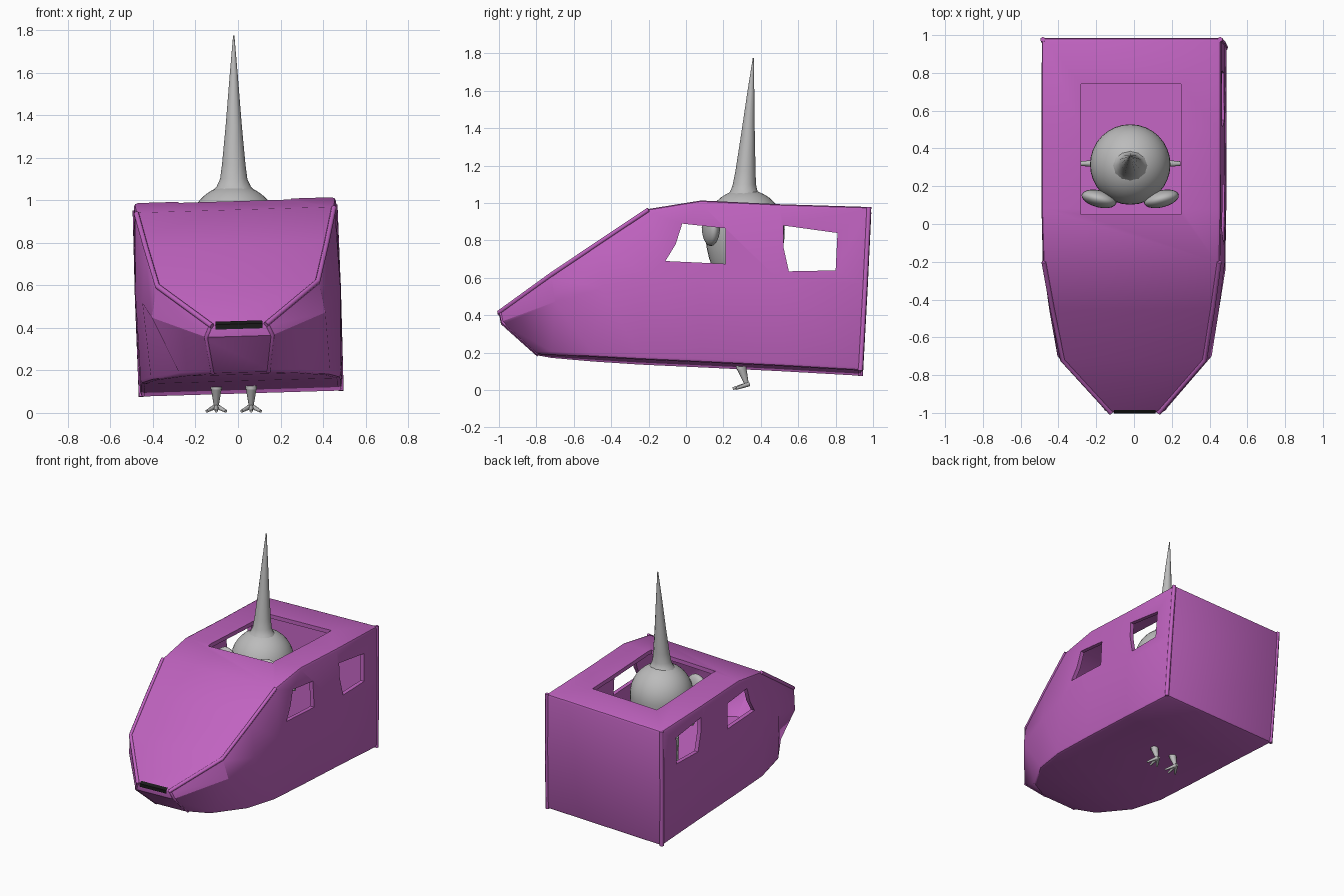
import bpy, bmesh, math
from mathutils import Vector

if "Cube" in bpy.data.objects:
    bpy.data.objects.remove(bpy.data.objects["Cube"])


def material(name, rgb):
    m = bpy.data.materials.new(name)
    m.diffuse_color = (*rgb, 1)
    m.use_nodes = True
    m.node_tree.nodes["Principled BSDF"].inputs["Base Color"].default_value = m.diffuse_color
    return m


PURPLE = material("purple", (0.53, 0.125, 0.53))
GREY = material("grey", (0.5, 0.5, 0.5))
BLACK = material("black", (0.01, 0.01, 0.01))


def roll(x, y, z):
    """The whole hull leans slightly to one side."""
    return Vector((x + 0.033 * (0.55 - z), y, z + 0.03 * x))


def make(name, verts, faces, mat, smooth=None):
    me = bpy.data.meshes.new(name)
    bm = bmesh.new()
    vs = [bm.verts.new(v) for v in verts]
    for f in faces:
        bm.faces.new([vs[i] for i in f])
    bmesh.ops.recalc_face_normals(bm, faces=bm.faces)
    bm.to_mesh(me)
    bm.free()
    me.materials.append(mat)
    ob = bpy.data.objects.new(name, me)
    bpy.context.collection.objects.link(ob)
    if smooth:
        shade(ob, smooth)
    return ob


def activate(ob):
    bpy.ops.object.select_all(action='DESELECT')
    ob.select_set(True)
    bpy.context.view_layer.objects.active = ob


def shade(ob, angle):
    activate(ob)
    bpy.ops.object.shade_smooth_by_angle(angle=math.radians(angle))


def tube(name, rings, mat, n=16, smooth=50):
    """Loft of horizontal circles: (x, y, z, radius x, radius y)."""
    verts, faces = [], []
    for x, y, z, rx, ry in rings:
        verts += [(x + rx * math.cos(2 * math.pi * i / n),
                   y + ry * math.sin(2 * math.pi * i / n), z) for i in range(n)]
    for r in range(len(rings) - 1):
        for i in range(n):
            j = (i + 1) % n
            faces.append((r * n + i, r * n + j, (r + 1) * n + j, (r + 1) * n + i))
    faces += [tuple(range(n)), tuple(range((len(rings) - 1) * n, len(rings) * n))]
    return make(name, verts, faces, mat, smooth)


def prism(name, outline, axis, lo, hi):
    """Cutter: 2D outline extruded along x (axis 0) or z (axis 2)."""
    n = len(outline)
    verts = [((h, a, b) if axis == 0 else (a, b, h)) for h in (lo, hi) for a, b in outline]
    faces = [tuple(range(n)), tuple(range(n, 2 * n))]
    faces += [(i, (i + 1) % n, n + (i + 1) % n, n + i) for i in range(n)]
    return make(name, verts, faces, PURPLE)


# Hull: lofted sections, each with bottom, middle and top (half width, y, z)
sections = [
    [(0.475, 0.94, 0.09), (0.478, 0.965, 0.55), (0.475, 0.985, 0.965)],
    [(0.475, 0.50, 0.115), (0.482, 0.50, 0.57), (0.475, 0.50, 0.98)],
    [(0.475, 0.08, 0.135), (0.485, 0.08, 0.58), (0.475, 0.08, 1.0)],
    [(0.470, -0.25, 0.15), (0.482, -0.20, 0.58), (0.468, -0.20, 0.955)],
    [(0.420, -0.50, 0.165), (0.450, -0.45, 0.53), (0.428, -0.45, 0.79)],
    [(0.280, -0.72, 0.18), (0.408, -0.70, 0.46), (0.380, -0.72, 0.61)],
    [(0.130, -0.80, 0.19), (0.155, -0.99, 0.36), (0.130, -1.00, 0.415)],
]
verts, faces = [], []
for sec in sections:
    verts += [roll(w, y, z) for w, y, z in sec]
    verts += [roll(-w, y, z) for w, y, z in reversed(sec)]
for r in range(len(sections) - 1):
    for i in range(6):
        j = (i + 1) % 6
        faces.append((r * 6 + i, r * 6 + j, r * 6 + 6 + j, r * 6 + 6 + i))
last = 6 * (len(sections) - 1)
for base in (0, last):
    faces += [(base, base + 1, base + 4, base + 5), (base + 1, base + 2, base + 3, base + 4)]
hull = make("hull", verts, faces, PURPLE)

bevel = hull.modifiers.new("round_edges", 'BEVEL')
bevel.width, bevel.segments, bevel.angle_limit = 0.018, 2, math.radians(45)
shell = hull.modifiers.new("wall", 'SOLIDIFY')
shell.thickness, shell.offset = 0.03, -1

# Openings: hatch in the roof and two windows through both sides
cutters = [
    prism("hatch_cutter", [(-0.28, 0.05), (0.25, 0.05), (0.25, 0.74), (-0.28, 0.74)], 2, 0.8, 1.2),
    prism("front_window_cutter", [(-0.02, 0.89), (0.21, 0.865), (0.21, 0.675),
                                  (-0.11, 0.69), (-0.055, 0.78)], 0, -0.7, 0.7),
    prism("rear_window_cutter", [(0.52, 0.88), (0.81, 0.84), (0.80, 0.64),
                                 (0.55, 0.635), (0.52, 0.77)], 0, -0.7, 0.7),
]
for c in cutters:
    c.hide_render = True
    b = hull.modifiers.new(c.name, 'BOOLEAN')
    b.operation, b.solver, b.object = 'DIFFERENCE', 'EXACT', c
activate(hull)
for m in list(hull.modifiers):
    bpy.ops.object.modifier_apply(modifier=m.name)
for c in cutters:
    bpy.data.objects.remove(c)
shade(hull, 28)


# Raised trim along the windscreen edges and the rear corners
def trim(name, points, radius):
    cu = bpy.data.curves.new(name, 'CURVE')
    cu.dimensions = '3D'
    cu.bevel_depth, cu.bevel_resolution, cu.use_fill_caps = radius, 1, True
    sp = cu.splines.new('POLY')
    sp.points.add(len(points) - 1)
    for p, co in zip(sp.points, points):
        p.co = (*roll(*co), 1)
    cu.materials.append(PURPLE)
    ob = bpy.data.objects.new(name, cu)
    bpy.context.collection.objects.link(ob)


for s, side in ((1, "right"), (-1, "left")):
    trim(side + "_windscreen_trim", [(s * (w - 0.004), y, z - 0.004) for w, y, z in
         (sec[2] for sec in sections[3:])], 0.013)
    trim(side + "_nose_trim", [(s * w, y + 0.01, z) for w, y, z in reversed(sections[-1])], 0.01)
    trim(side + "_rear_trim", [(s * (w - 0.006), y - 0.008, z) for w, y, z in sections[0]], 0.014)

# Dark strip across the nose tip
make("nose_strip", [roll(x, y, z) for x, y, z in
     [(-0.11, -1.003, 0.395), (0.11, -1.003, 0.395), (0.11, -1.003, 0.418),
      (-0.11, -1.003, 0.418), (0.11, -0.985, 0.432), (-0.11, -0.985, 0.432)]],
     [(0, 1, 2, 3), (3, 2, 4, 5)], BLACK)

# Passenger body: round above, egg shaped below
CX, CY, CZ, R = -0.02, 0.315, 0.86, 0.213
rings = []
for k in range(21):
    a = math.radians(-88 + 176 * k / 20)
    r = R * math.cos(a)
    rings.append((CX, CY, CZ + (R if a > 0 else 0.355) * math.sin(a), r, r))
tube("passenger_body", rings, GREY, 32, 60)

# Tall spike, flared at its foot
tube("spike", [(CX, 0.31, 1.03, 0.11, 0.10), (CX, 0.31, 1.065, 0.08, 0.072),
               (CX, 0.312, 1.10, 0.064, 0.062), (CX, 0.318, 1.17, 0.055, 0.054),
               (CX, 0.33, 1.35, 0.038, 0.038), (CX, 0.347, 1.6, 0.018, 0.018),
               (CX, 0.36, 1.775, 0.003, 0.003)], GREY, 12)


def ellipsoid(name, loc, size, turn):
    bpy.ops.mesh.primitive_uv_sphere_add(segments=20, ring_count=12, location=loc, rotation=turn)
    ob = bpy.context.object
    ob.name = name
    ob.scale = size
    ob.data.materials.append(GREY)
    shade(ob, 60)


def rod(name, a, b, r1, r2):
    a, b = Vector(a), Vector(b)
    bpy.ops.mesh.primitive_cone_add(vertices=8, radius1=r1, radius2=r2, depth=(b - a).length,
                                    location=(a + b) / 2)
    ob = bpy.context.object
    ob.name = name
    ob.rotation_euler = (b - a).to_track_quat('Z', 'Y').to_euler()
    ob.data.materials.append(GREY)
    shade(ob, 50)


# Eyes, stubby arms, legs and three-toed feet
for s, side in ((1, "right"), (-1, "left")):
    ellipsoid(side + "_eye", (CX + s * 0.165, 0.133, 0.87), (0.095, 0.045, 0.10),
              (0, 0, s * math.radians(14)))
    rod(side + "_arm", (CX + s * 0.15, 0.32, 0.72), (CX + s * 0.265, 0.32, 0.70), 0.022, 0.012)
    x = CX + s * 0.082
    rod(side + "_leg", (x, 0.295, 0.55), (x, 0.295, 0.11), 0.04, 0.026)
    rod(side + "_shin", (x, 0.295, 0.125), (x, 0.325, 0.03), 0.027, 0.011)
    for k, dx in enumerate((-0.045, 0, 0.045)):
        rod(f"{side}_toe_{k}", (x, 0.335, 0.032), (x + dx, 0.25 + abs(dx) * 0.4, 0.008), 0.013, 0.007)
